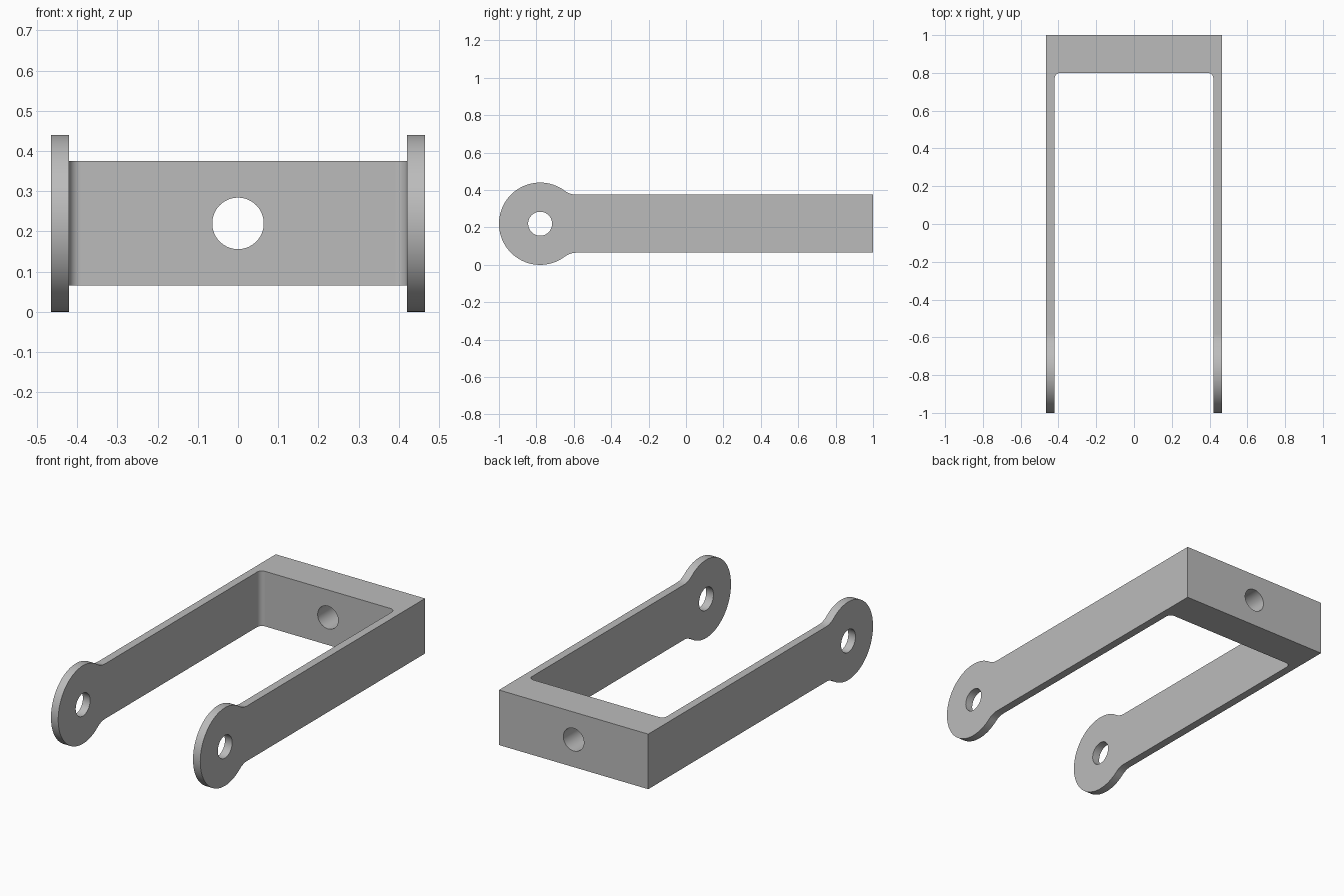
import bpy, bmesh
from math import sin, cos, pi, atan2, sqrt
from mathutils import Vector, Matrix

cube = bpy.data.objects.get("Cube")
if cube:
    bpy.data.objects.remove(cube, do_unlink=True)

# Main dimensions
HALF_W, INNER_W = 0.465, 0.42       # outer and inner half widths
MID_Z, HALF_H = 0.22, 0.155         # arm centre height and half height
EYE_Y, EYE_R, HOLE_R = -0.78, 0.22, 0.064
NECK_R = 0.11                       # blend between eye and arm
WEB_Y, CORNER_R = 0.80, 0.03        # inner face of the cross bar

grey = bpy.data.materials.new("plain grey")
grey.use_nodes = True
grey.diffuse_color = (0.5, 0.5, 0.5, 1)
grey.node_tree.nodes["Principled BSDF"].inputs["Base Color"].default_value = (0.5, 0.5, 0.5, 1)


def arc(cx, cy, r, a0, a1, n):
    return [(cx + r * cos(a0 + (a1 - a0) * i / n),
             cy + r * sin(a0 + (a1 - a0) * i / n)) for i in range(n + 1)]


def prism(name, outline, place, depth):
    """Extrude a 2D outline; place(u, v) gives the 3D start point."""
    bm = bmesh.new()
    face = bm.faces.new([bm.verts.new(place(u, v)) for u, v in outline])
    new = bmesh.ops.extrude_face_region(bm, geom=[face])["geom"]
    verts = [g for g in new if isinstance(g, bmesh.types.BMVert)]
    bmesh.ops.translate(bm, verts=verts, vec=Vector(depth))
    bmesh.ops.recalc_face_normals(bm, faces=bm.faces)
    return add_object(name, bm)


def rod(name, centre, axis, radius, length):
    bm = bmesh.new()
    turn = Matrix.Rotation(pi / 2, 4, axis)
    bmesh.ops.create_cone(bm, cap_ends=True, segments=64, radius1=radius, radius2=radius,
                          depth=length, matrix=Matrix.Translation(centre) @ turn)
    return add_object(name, bm)


def add_object(name, bm):
    mesh = bpy.data.meshes.new(name)
    bm.to_mesh(mesh)
    bm.free()
    mesh.materials.append(grey)
    obj = bpy.data.objects.new(name, mesh)
    bpy.context.collection.objects.link(obj)
    return obj


# Side outline: round eye, blended neck, straight arm
neck_dy = sqrt((EYE_R + NECK_R) ** 2 - (HALF_H + NECK_R) ** 2)
neck_a = atan2(HALF_H + NECK_R, neck_dy)
upper_neck = arc(EYE_Y + neck_dy, HALF_H + NECK_R, NECK_R, -pi / 2, neck_a - pi, 12)
eye = arc(EYE_Y, 0, EYE_R, neck_a, 2 * pi - neck_a, 72)
lower_neck = [(y, -z) for y, z in reversed(upper_neck)]
outline = [(1, -HALF_H), (1, HALF_H)] + upper_neck[:-1] + eye + lower_neck[1:]
fork = prism("fork_bracket", outline, lambda y, z: (-HALF_W, y, MID_Z + z), (2 * HALF_W, 0, 0))

# Space between the arms, with rounded inner corners
cx, cy = INNER_W - CORNER_R, WEB_Y - CORNER_R
gap = ([(-INNER_W, -1.2), (INNER_W, -1.2)]
       + arc(cx, cy, CORNER_R, 0, pi / 2, 10)
       + arc(-cx, cy, CORNER_R, pi / 2, pi, 10))
cutters = [
    prism("arm_gap_cutter", gap, lambda x, y: (x, y, -0.5), (0, 0, 1.5)),
    rod("eye_hole_cutter", (0, EYE_Y, MID_Z), 'Y', HOLE_R, 2),
    rod("cross_bar_hole_cutter", (0, 0.9, MID_Z), 'X', HOLE_R, 0.6),
]

# Cut the gap and holes, then discard the cutters
bpy.ops.object.select_all(action='DESELECT')
fork.select_set(True)
bpy.context.view_layer.objects.active = fork
for cutter in cutters:
    cutter.hide_render = True
    mod = fork.modifiers.new("cut", 'BOOLEAN')
    mod.operation, mod.solver, mod.object = 'DIFFERENCE', 'EXACT', cutter
    bpy.ops.object.modifier_apply(modifier=mod.name)
for cutter in cutters:
    bpy.data.objects.remove(cutter, do_unlink=True)

# Smooth curves, crisp edges, level flat faces
bpy.ops.object.shade_smooth_by_angle(angle=pi / 6)
weighted = fork.modifiers.new("even_shading", 'WEIGHTED_NORMAL')
weighted.keep_sharp = True
